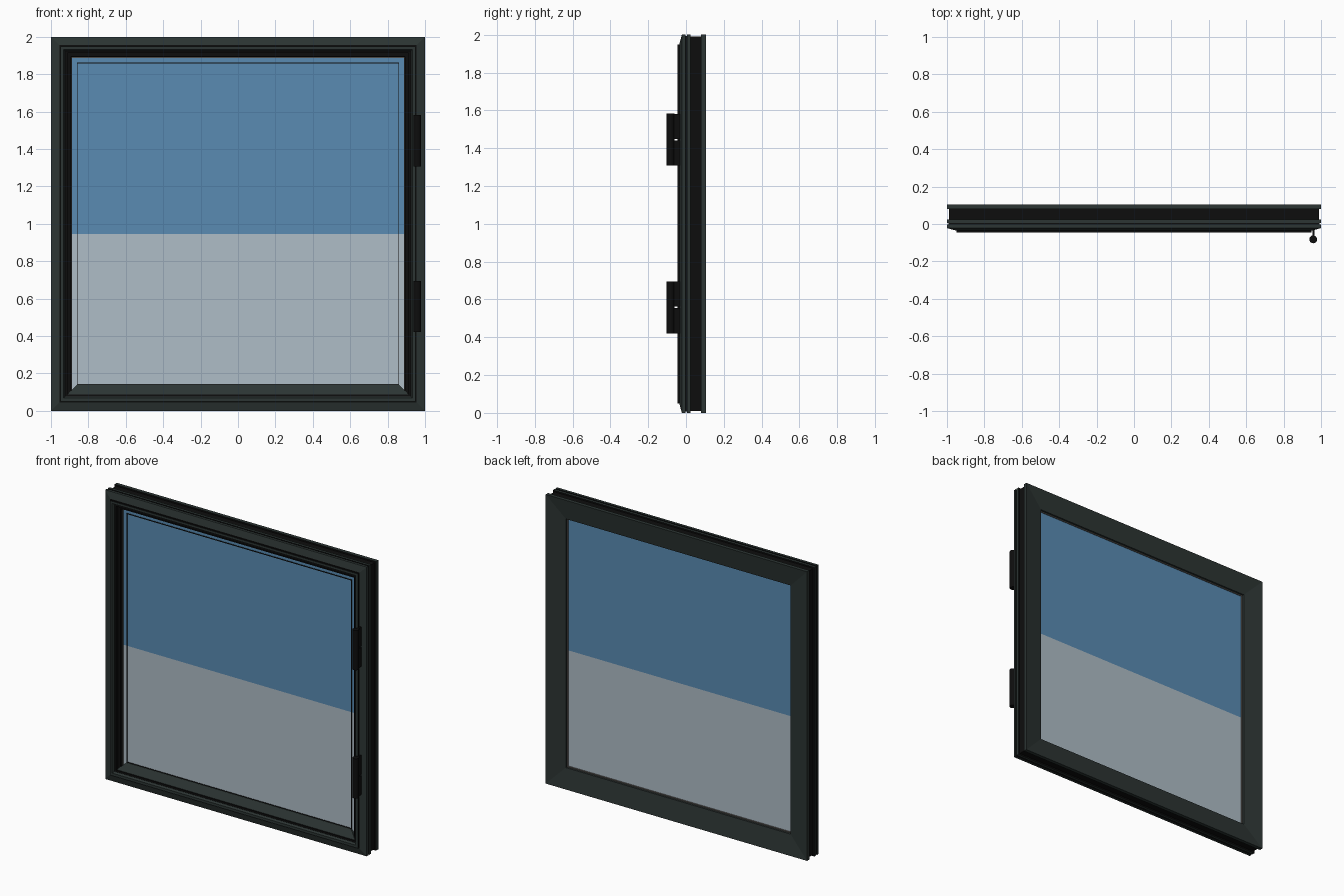
import bpy, bmesh
from mathutils import Matrix, Vector

old = bpy.data.objects.get("Cube")
if old:
    bpy.data.objects.remove(old, do_unlink=True)


def material(name, rgb):
    m = bpy.data.materials.new(name)
    m.use_nodes = True
    m.diffuse_color = (*rgb, 1)
    m.node_tree.nodes["Principled BSDF"].inputs["Base Color"].default_value = (*rgb, 1)
    return m


FRAME = material("dark green grey", (0.025, 0.035, 0.033))
BLACK = material("black rubber", (0.004, 0.004, 0.004))
SPACER = material("warm grey seal", (0.13, 0.12, 0.11))
BLUE = material("blue glass", (0.10, 0.26, 0.45))
PALE = material("pale glass", (0.43, 0.51, 0.57))


def finish(name, bm, *mats):
    bmesh.ops.recalc_face_normals(bm, faces=bm.faces)
    mesh = bpy.data.meshes.new(name)
    bm.to_mesh(mesh)
    bm.free()
    for m in mats:
        mesh.materials.append(m)
    ob = bpy.data.objects.new(name, mesh)
    bpy.context.collection.objects.link(ob)
    return ob


def ring(name, profile, *mats, black=(), sides=(0, 1, 2, 3)):
    """Sweep a closed (inset, y) profile round the square with mitred corners.
    Side 0 is the bottom; open ends are capped."""
    bm = bmesh.new()
    corners = [(-1, -1), (1, -1), (1, 1), (-1, 1)]
    loops = [[bm.verts.new((sx * (1 - d), y, 1 + sz * (1 - d))) for d, y in profile]
             for sx, sz in corners]
    n = len(profile)
    for s in sides:
        a, b = loops[s], loops[(s + 1) % 4]
        for i in range(n):
            j = (i + 1) % n
            f = bm.faces.new((a[i], a[j], b[j], b[i]))
            f.material_index = 1 if i in black else 0
    if len(sides) == 1:
        bm.faces.new(loops[sides[0]])
        bm.faces.new(loops[(sides[0] + 1) % 4])
        bmesh.ops.delete(bm, geom=[v for v in bm.verts if not v.link_faces], context='VERTS')
    return finish(name, bm, *mats)


def box(name, lo, hi, mat):
    bm = bmesh.new()
    lo, hi = Vector(lo), Vector(hi)
    bmesh.ops.create_cube(bm, size=1, matrix=Matrix.Translation((lo + hi) / 2)
                          @ Matrix.Diagonal((*(hi - lo), 1)))
    return finish(name, bm, mat)


def strip(name, d0, d1, y0, y1, mat):
    return ring(name, [(d0, y0), (d1, y0), (d1, y1), (d0, y1)], mat)


# Main frame: sloped front rim, stepped reveal, glass rebate, sloped back, grooved edge
frame_profile = [
    (0, -.022), (.045, -.034), (.052, -.034), (.052, -.045), (.068, -.045),
    (.075, -.03), (.088, -.03), (.088, -.01), (.106, -.01), (.11, .015),
    (.11, .067), (.14, .067), (.14, .085), (0, .105), (0, .08),
    (.01, .08), (.01, .025), (0, .025), (0, .006), (.008, .006),
    (.008, -.003), (0, -.003)]
ring("window_frame", frame_profile, FRAME, BLACK,
     black=(1, 2, 5, 6, 7, 8, 14, 15, 16, 18, 19, 20))

# Sloping bottom sill in front of the glass
ring("bottom_sill", [(.05, -.045), (.14, .008), (.14, .014), (.05, .014)],
     FRAME, sides=(0,))

# Glass in two colours
SPLIT = .945
box("lower_glass", (-.89, .015, .11), (.89, .065, SPLIT), PALE)
box("upper_glass", (-.89, .015, SPLIT), (.89, .065, 1.89), BLUE)

# Seals around the glass
strip("front_seal", .104, .113, .008, .016, SPACER)
strip("front_glass_line", .138, .143, .011, .016, BLACK)
strip("back_seal", .138, .146, .064, .071, SPACER)

# Hinges on the left edge: round barrel and a two-piece leaf
for label, z in (("upper", 1.445), ("lower", .558)):
    bm = bmesh.new()
    bmesh.ops.create_cone(bm, cap_ends=True, segments=20, radius1=.021, radius2=.021,
                          depth=.275, matrix=Matrix.Translation((.958, -.082, z)))
    barrel = finish(label + "_hinge_barrel", bm, BLACK)
    bpy.context.view_layer.objects.active = barrel
    for ob in bpy.context.selected_objects:
        ob.select_set(False)
    barrel.select_set(True)
    bpy.ops.object.shade_smooth_by_angle()
    for part, z0, z1 in (("top", z + .004, z + .137), ("bottom", z - .137, z - .004)):
        box(f"{label}_hinge_{part}_leaf", (.955, -.075, z0), (.966, -.02, z1), BLACK)
